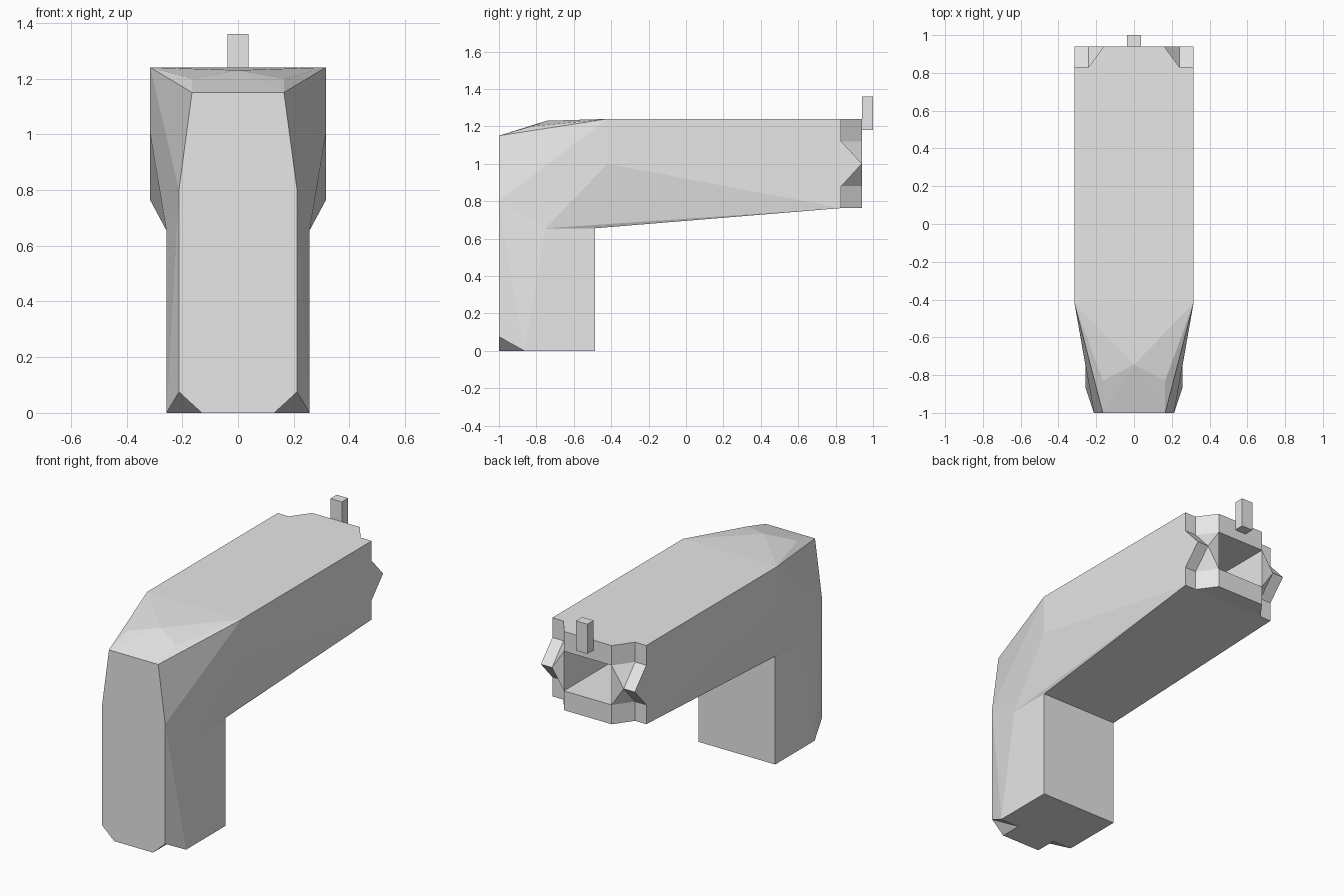
import bpy, bmesh
from mathutils import Vector

cube = bpy.data.objects.get("Cube")
if cube:
    bpy.data.objects.remove(cube, do_unlink=True)

grey = bpy.data.materials.new("light_grey")
grey.use_nodes = True
grey.diffuse_color = (0.8, 0.8, 0.8, 1)
for node in grey.node_tree.nodes:
    if node.type == 'BSDF_PRINCIPLED':
        node.inputs["Base Color"].default_value = grey.diffuse_color


def solid(name, points, mirror=True):
    """Flat-faced convex solid around the points, optionally mirrored in x."""
    bm = bmesh.new()
    spots = {tuple(p) for p in points}
    if mirror:
        spots |= {(-x, y, z) for x, y, z in spots}
    verts = [bm.verts.new(p) for p in sorted(spots)]
    hull = bmesh.ops.convex_hull(bm, input=verts)
    loose = [v for v in bm.verts if not v.link_faces]
    bmesh.ops.delete(bm, geom=loose, context='VERTS')
    bmesh.ops.dissolve_limit(bm, angle_limit=0.002, verts=bm.verts, edges=bm.edges)
    bmesh.ops.recalc_face_normals(bm, faces=bm.faces)
    mesh = bpy.data.meshes.new(name)
    bm.to_mesh(mesh)
    bm.free()
    mesh.materials.append(grey)
    obj = bpy.data.objects.new(name, mesh)
    bpy.context.collection.objects.link(obj)
    return obj


def box(x0, x1, y0, y1, z0, z1):
    return [(x, y, z) for x in (x0, x1) for y in (y0, y1) for z in (z0, z1)]


def cut(target, cutter):
    cutter.hide_render = True
    cutter.hide_viewport = True
    cutter.display_type = 'WIRE'
    mod = target.modifiers.new("cut", 'BOOLEAN')
    mod.operation = 'DIFFERENCE'
    mod.solver = 'EXACT'
    mod.object = cutter


# Main dimensions
W, INNER, BORE = 0.315, 0.24, 0.16
STEP, END = 0.83, 0.94
TOP, MID, BOTTOM = 1.24, 1.0, 0.763
HIGH, LOW = 1.12, 0.88
GRIP = 0.257

# Points shared by the barrel and the grip
joint = [(GRIP, -0.487, 0.655), (GRIP, -0.75, 0.655), (0.212, -1, 0.8)]

# Barrel with its faceted nose
barrel = solid("barrel", joint + [
    (W, -0.42, TOP), (W, -0.42, MID),
    (0.165, -0.83, 1.2), (0, -0.745, 1.23), (0.165, -1, 1.15),
    (W, STEP, TOP), (W, STEP, BOTTOM)])
cut(barrel, solid("bore_cutter", box(-BORE, BORE, -0.1, END, LOW, HIGH), False))

# Grip with notched front corners at the foot
grip = solid("grip", joint + [
    (GRIP, -0.487, 0), (GRIP, -0.75, 0), (GRIP, -0.865, 0),
    (0.13, -1, 0), (0.212, -1, 0.075)])
for side, label in ((1, "left"), (-1, "right")):
    foot = [(0.13, -0.865), (0.384, -0.865), (0.384, -1.135), (0.13, -1.135)]
    notch = [(side * x, y, z) for x, y in foot for z in (0, -0.1)]
    notch.append((side * 0.294, -1.135, 0.15))
    cut(grip, solid(label + "_foot_cutter", notch, False))

# Muzzle lips above and below the bore
for name, z0, z1 in (("upper_lip", HIGH, TOP), ("lower_lip", BOTTOM, LOW)):
    solid(name, [(x, y, z) for x, y in ((INNER, STEP), (BORE, END)) for z in (z0, z1)])

# Pointed prongs on each side of the bore, with a wedge joining them to the lips
for side, label in ((1, "left"), (-1, "right")):
    prong = [(side * x, y, z) for x in (INNER, W)
             for y, z in ((STEP, LOW), (STEP, HIGH), (END, MID))]
    solid(label + "_prong", prong, False)
    wedge = [(side * x, y, z) for x, y in ((BORE, STEP), (BORE, END), (INNER, STEP))
             for z in (LOW, HIGH)]
    wedge.append((side * INNER, END, MID))
    solid(label + "_prong_wedge", wedge, False)

# Upright sight on the muzzle end
solid("sight", box(-0.038, 0.038, END, 1.0, 1.18, 1.36), False)
